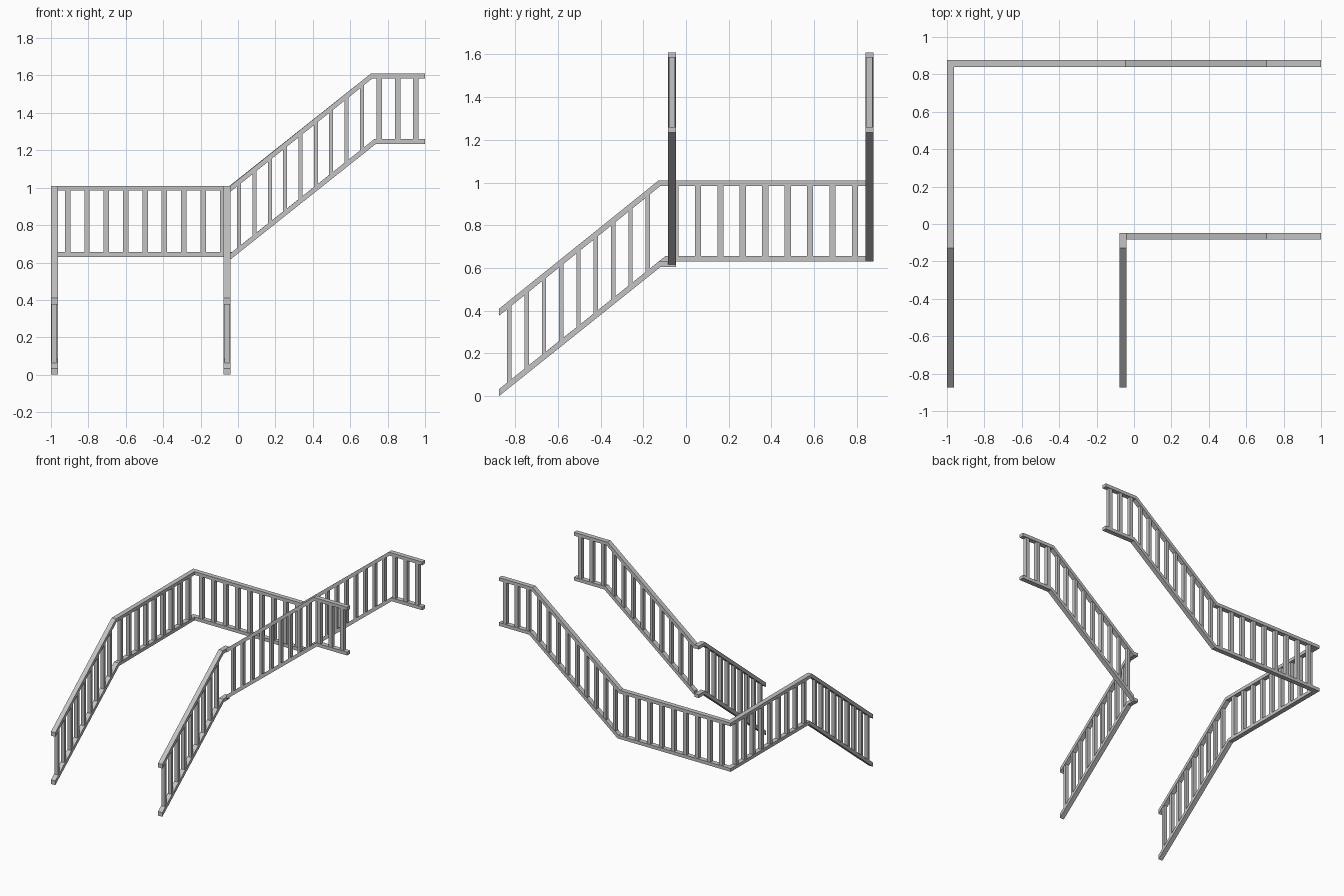
import bpy
import bmesh
from mathutils import Vector

cube = bpy.data.objects.get("Cube")
if cube:
    bpy.data.objects.remove(cube)

grey = bpy.data.materials.new("rail_grey")
grey.use_nodes = True
colour = (0.55, 0.55, 0.55, 1)
grey.diffuse_color = colour
grey.node_tree.nodes["Principled BSDF"].inputs["Base Color"].default_value = colour

UP = Vector((0, 0, 1))
HALF_W, HALF_H = 0.0185, 0.0128


def finish(bm, name):
    bmesh.ops.recalc_face_normals(bm, faces=bm.faces)
    mesh = bpy.data.meshes.new(name)
    bm.to_mesh(mesh)
    bm.free()
    mesh.materials.append(grey)
    obj = bpy.data.objects.new(name, mesh)
    bpy.context.collection.objects.link(obj)


def miter(a, b):
    return (a + b) / (1 + a.dot(b))


def rail(name, points):
    """Rectangular bar along a path, mitred at bends and cut plumb at its ends."""
    pts = [Vector(p) for p in points]
    dirs = [(b - a).normalized() for a, b in zip(pts, pts[1:])]
    sides = [d.cross(UP).normalized() for d in dirs]
    ups = [s.cross(d) for s, d in zip(sides, dirs)]
    bm = bmesh.new()
    rings = []
    for i, p in enumerate(pts):
        if 0 < i < len(pts) - 1:
            side, up = miter(sides[i - 1], sides[i]), miter(ups[i - 1], ups[i])
        else:
            k = min(i, len(dirs) - 1)
            side, up = sides[k], UP / ups[k].z
        rings.append([bm.verts.new(p + side * HALF_W * a + up * HALF_H * b)
                      for a, b in ((-1, -1), (1, -1), (1, 1), (-1, 1))])
    for r, s in zip(rings, rings[1:]):
        for j in range(4):
            k = (j + 1) % 4
            bm.faces.new((r[j], r[k], s[k], s[j]))
    bm.faces.new(rings[0])
    bm.faces.new(rings[-1])
    finish(bm, name)


def height(points, x, y):
    """Height of a rail's centre line above a plan position."""
    q = Vector((x, y))
    for a, b in zip(points, points[1:]):
        a, b = Vector(a), Vector(b)
        run = (b - a).xy
        t = (q - a.xy).dot(run) / run.length_squared
        if -0.001 <= t <= 1.001 and (a.xy + run * t - q).length < 0.01:
            return a.z + (b.z - a.z) * t
    raise ValueError("position is off the rail")


def balusters(name, low, top, axis, fixed, first, step, count, width):
    bm = bmesh.new()
    for i in range(count):
        c = first + step * i
        x, y = (c, fixed) if axis == "x" else (fixed, c)
        z0, z1 = height(low, x, y), height(top, x, y)
        sx, sy = (width, 0.03) if axis == "x" else (0.03, width)
        for v in bmesh.ops.create_cube(bm, size=1)["verts"]:
            v.co = Vector((x + v.co.x * sx, y + v.co.y * sy,
                           (z0 + z1) / 2 + v.co.z * (z1 - z0)))
    finish(bm, name)


# Plan lines of the two balustrades
OUT_X, OUT_Y = -0.9815, 0.8585
IN_X, IN_Y = -0.0585, -0.0655
FRONT = -0.875

# Outer balustrade: lower flight, landing corner, upper flight, top landing
outer_top = [(OUT_X, FRONT, 0.393), (OUT_X, -0.124, 0.997), (OUT_X, OUT_Y, 0.997),
             (-0.041, OUT_Y, 0.997), (0.714, OUT_Y, 1.597), (1, OUT_Y, 1.597)]
outer_low = [(OUT_X, FRONT, 0.017), (OUT_X, -0.092, 0.643), (OUT_X, OUT_Y, 0.643),
             (-0.028, OUT_Y, 0.643), (0.733, OUT_Y, 1.247), (1, OUT_Y, 1.247)]
rail("outer_handrail", outer_top)
rail("outer_bottom_rail", outer_low)

# Inner balustrade: two separate flights meeting at the corner
inner_end = IN_Y + HALF_W
inner_start = IN_X + HALF_W
lower_top = [(IN_X, FRONT, 0.393), (IN_X, -0.124, 0.997), (IN_X, inner_end, 0.997)]
lower_low = [(IN_X, FRONT, 0.017), (IN_X, -0.123, 0.618), (IN_X, inner_end, 0.618)]
upper_top = [(inner_start, IN_Y, 0.995), (0.714, IN_Y, 1.597), (1, IN_Y, 1.597)]
upper_low = [(inner_start, IN_Y, 0.633), (0.733, IN_Y, 1.247), (1, IN_Y, 1.247)]
rail("inner_lower_handrail", lower_top)
rail("inner_lower_bottom_rail", lower_low)
rail("inner_upper_handrail", upper_top)
rail("inner_upper_bottom_rail", upper_low)

# Flight balusters, the same on both sides
for side, lo, to, x, lo2, to2, y in (
        ("outer", outer_low, outer_top, OUT_X, outer_low, outer_top, OUT_Y),
        ("inner", lower_low, lower_top, IN_X, upper_low, upper_top, IN_Y)):
    balusters(side + "_lower_flight_balusters", lo, to, "y", x, -0.827, 0.081, 9, 0.02)
    balusters(side + "_upper_flight_balusters", lo2, to2, "x", y, 0.006, 0.082, 9, 0.021)
    balusters(side + "_top_landing_balusters", lo2, to2, "x", y, 0.755, 0.098, 3, 0.029)

# Landing balusters on the outer side
balusters("landing_side_balusters", outer_low, outer_top, "y", OUT_X, -0.049, 0.105, 9, 0.029)
balusters("landing_back_balusters", outer_low, outer_top, "x", OUT_Y, -0.911, 0.1035, 9, 0.029)
